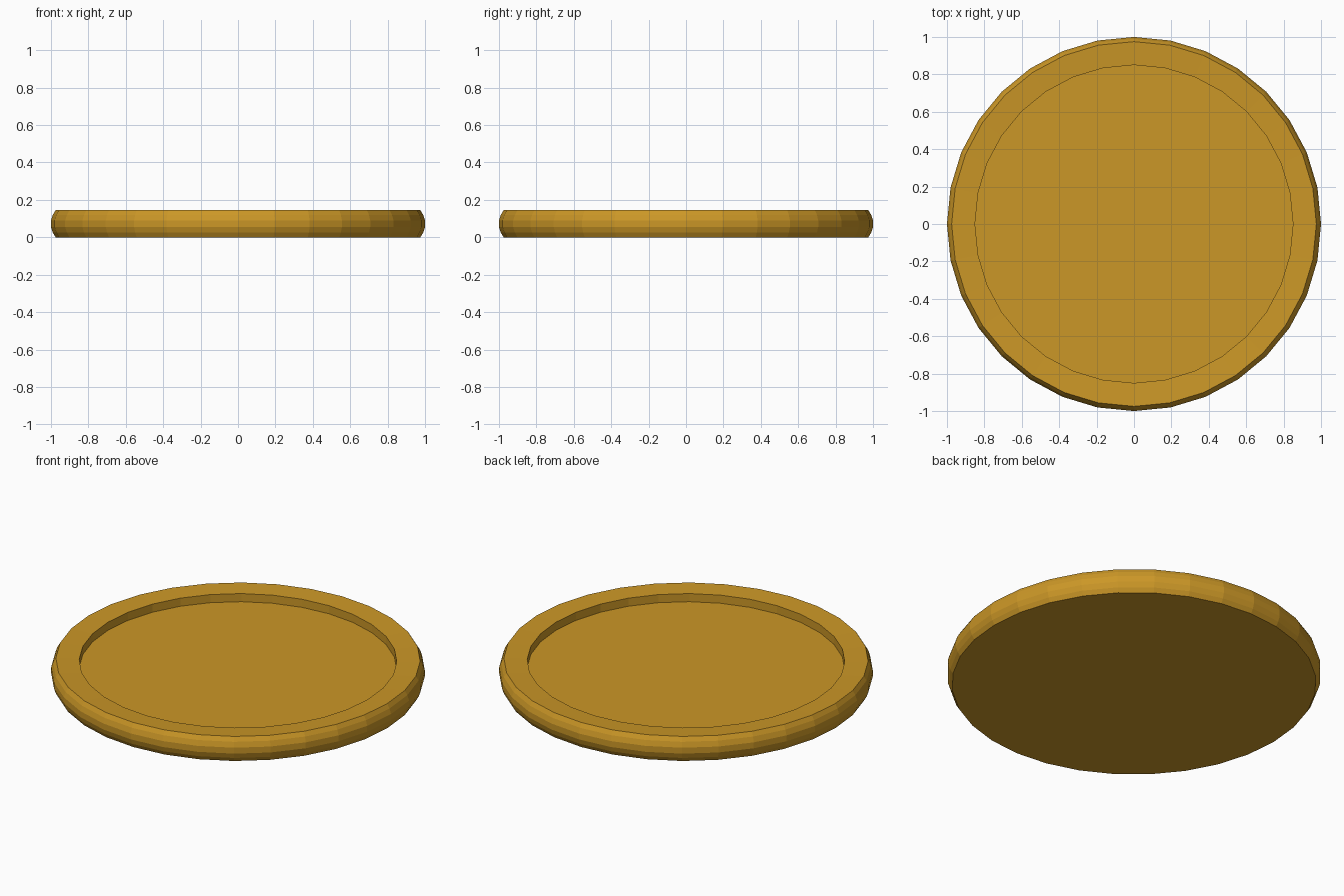
import bpy, bmesh
from math import cos, sin, pi

if "Cube" in bpy.data.objects:
    bpy.data.objects.remove(bpy.data.objects["Cube"])

SIDES = 32

# Half profile (radius, height): base edge, bulging side, rim, recess wall, floor edge
PROFILE = [(0.975, 0.0), (0.99, 0.025), (1.0, 0.055), (1.0, 0.09),
           (0.99, 0.12), (0.975, 0.145), (0.85, 0.138), (0.85, 0.09)]


def lathe(name, profile, sides):
    bm = bmesh.new()
    rings = [[bm.verts.new((r * cos(2 * pi * i / sides), r * sin(2 * pi * i / sides), z))
              for i in range(sides)] for r, z in profile]
    for low, high in zip(rings, rings[1:]):
        for i in range(sides):
            j = (i + 1) % sides
            bm.faces.new((low[i], low[j], high[j], high[i]))
    # Closed underside and recessed floor
    bm.faces.new(rings[0][::-1])
    bm.faces.new(rings[-1])
    bmesh.ops.recalc_face_normals(bm, faces=bm.faces)
    mesh = bpy.data.meshes.new(name)
    bm.to_mesh(mesh)
    bm.free()
    obj = bpy.data.objects.new(name, mesh)
    bpy.context.collection.objects.link(obj)
    return obj


# Round tray with raised rim
tray = lathe("round_tray", PROFILE, SIDES)

# Golden brown colour
gold = bpy.data.materials.new("golden_brown")
gold.diffuse_color = (0.6, 0.31, 0.02, 1.0)
gold.use_nodes = True
gold.node_tree.nodes["Principled BSDF"].inputs["Base Color"].default_value = gold.diffuse_color
tray.data.materials.append(gold)
